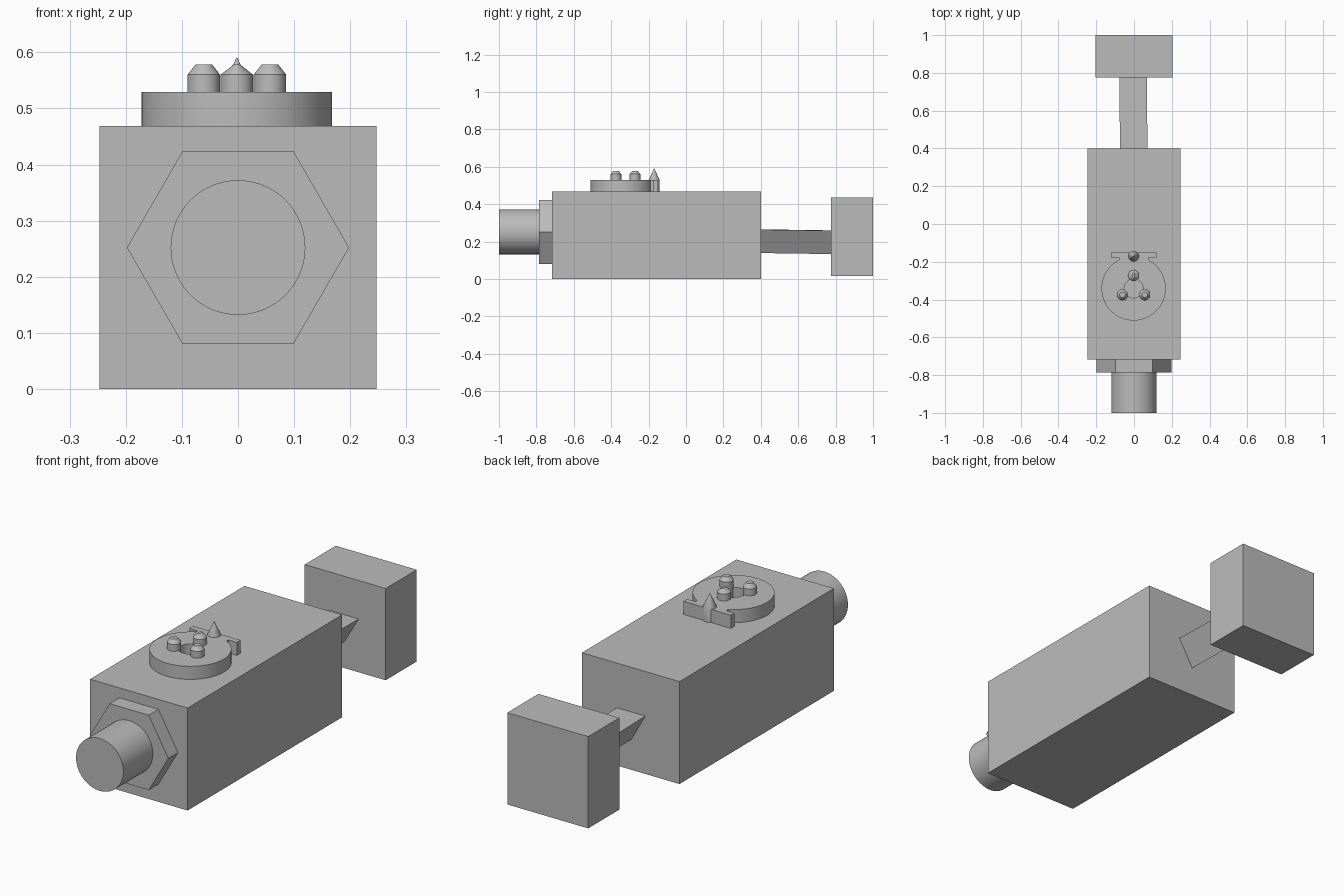
import bpy
import bmesh
import math
from mathutils import Matrix, Vector

default = bpy.data.objects.get("Cube")
if default:
    bpy.data.objects.remove(default, do_unlink=True)

# Single plain grey
grey = bpy.data.materials.new("plain_grey")
GREY = (0.5, 0.5, 0.5, 1)
grey.diffuse_color = GREY
grey.use_nodes = True
grey.node_tree.nodes["Principled BSDF"].inputs["Base Color"].default_value = GREY


def finish(obj, smooth=False):
    obj.data.materials.clear()
    obj.data.materials.append(grey)
    bpy.ops.object.select_all(action="DESELECT")
    obj.select_set(True)
    bpy.context.view_layer.objects.active = obj
    if smooth:
        bpy.ops.object.shade_smooth_by_angle(angle=math.radians(30))
    return obj


def box(name, low, high):
    low, high = Vector(low), Vector(high)
    bpy.ops.mesh.primitive_cube_add(size=1, location=(low + high) / 2)
    obj = bpy.context.object
    obj.name = name
    obj.data.transform(Matrix.Diagonal((*(high - low), 1)))
    return finish(obj)


def prism(name, start, end, radius, sides, spin=0.0, smooth=False):
    """Regular prism running from start to end."""
    start, end = Vector(start), Vector(end)
    axis = end - start
    bpy.ops.mesh.primitive_cylinder_add(
        vertices=sides, radius=radius, depth=axis.length, location=(start + end) / 2)
    obj = bpy.context.object
    obj.name = name
    turn = axis.to_track_quat("Z", "Y").to_matrix().to_4x4()
    obj.data.transform(turn @ Matrix.Rotation(spin, 4, "Z"))
    return finish(obj, smooth)


def stud(name, x, y, rings, tip_width=1.0, sides=32):
    """Upright turned post from (radius, height) rings; the top can be pinched."""
    bm = bmesh.new()
    loops = []
    for r, z in rings:
        squeeze = tip_width if z == rings[-1][1] else 1.0
        angles = [math.tau * i / sides for i in range(sides)]
        loops.append([bm.verts.new((x + r * squeeze * math.cos(a), y + r * math.sin(a), z))
                      for a in angles])
    for lower, upper in zip(loops, loops[1:]):
        for i in range(sides):
            j = (i + 1) % sides
            bm.faces.new((lower[i], lower[j], upper[j], upper[i]))
    bm.faces.new(loops[0][::-1])
    bm.faces.new(loops[-1])
    mesh = bpy.data.meshes.new(name)
    bm.to_mesh(mesh)
    bm.free()
    obj = bpy.data.objects.new(name, mesh)
    bpy.context.collection.objects.link(obj)
    return finish(obj, True)


# Main housing, front nut and plug, rear block
box("body", (-0.247, -0.717, 0), (0.247, 0.4, 0.469))
prism("hex_nut", (0, -0.787, 0.252), (0, -0.717, 0.252), 0.198, 6, math.pi / 2)
prism("front_plug", (0, -1, 0.252), (0, -0.787, 0.252), 0.12, 64, smooth=True)
box("rear_block", (-0.205, 0.775, 0.015), (0.205, 1, 0.435))

# Triangular rod with its edge down, slightly askew
rod = prism("rear_rod", (0, 0.38, 0.22), (-0.007, 0.79, 0.22), 0.084, 3)
lowest = min(rod.data.vertices, key=lambda v: v.co.z).co
tilt = math.atan2(lowest.x, -lowest.z)
rod.data.transform(Matrix.Rotation(tilt + 0.03, 4, "Y"))

# Dial plate: disc with a centre hole and a crossbar on a short neck
DIAL_Y, BASE, TOP, DISC_R = -0.341, 0.469, 0.529, 0.17
neck = 0.078
first = math.acos(neck / DISC_R)
sweep = math.pi + 2 * first
steps = 80
outline = [(DISC_R * math.cos(first - sweep * i / steps),
            DIAL_Y + DISC_R * math.sin(first - sweep * i / steps)) for i in range(steps + 1)]
bar = [(-neck, -0.177), (-0.12, -0.177), (-0.12, -0.15)]
outline += bar + [(-x, y) for x, y in reversed(bar)]
hole = [(0.05 * math.cos(math.tau * i / 48), DIAL_Y + 0.05 * math.sin(math.tau * i / 48))
        for i in range(48)]
curve = bpy.data.curves.new("dial_plate", "CURVE")
curve.dimensions = "2D"
curve.fill_mode = "BOTH"
curve.extrude = (TOP - BASE) / 2
for loop in (outline, hole):
    spline = curve.splines.new("POLY")
    spline.points.add(len(loop) - 1)
    for point, (x, y) in zip(spline.points, loop):
        point.co = (x, y, 0, 1)
    spline.use_cyclic_u = True
dial = bpy.data.objects.new("dial_plate", curve)
dial.location = (-0.002, 0, (TOP + BASE) / 2)
bpy.context.collection.objects.link(dial)
finish(dial)
bpy.ops.object.convert(target="MESH")
finish(bpy.context.object, True)

# Three pins around the hole, the rear one pinched to a ridge
PIN = [(0.029, BASE), (0.029, 0.56), (0.015, 0.578)]
for name, angle, pinch in (("rear_pin", 90, 0.4), ("right_pin", 210, 1), ("left_pin", 330, 1)):
    a = math.radians(angle)
    stud(name, -0.002 + 0.068 * math.cos(a), DIAL_Y + 0.068 * math.sin(a), PIN, pinch)

# Pointed marker on the crossbar
stud("pointer", -0.002, -0.17, [(0.028, BASE), (0.028, 0.532), (0.001, 0.59)])
